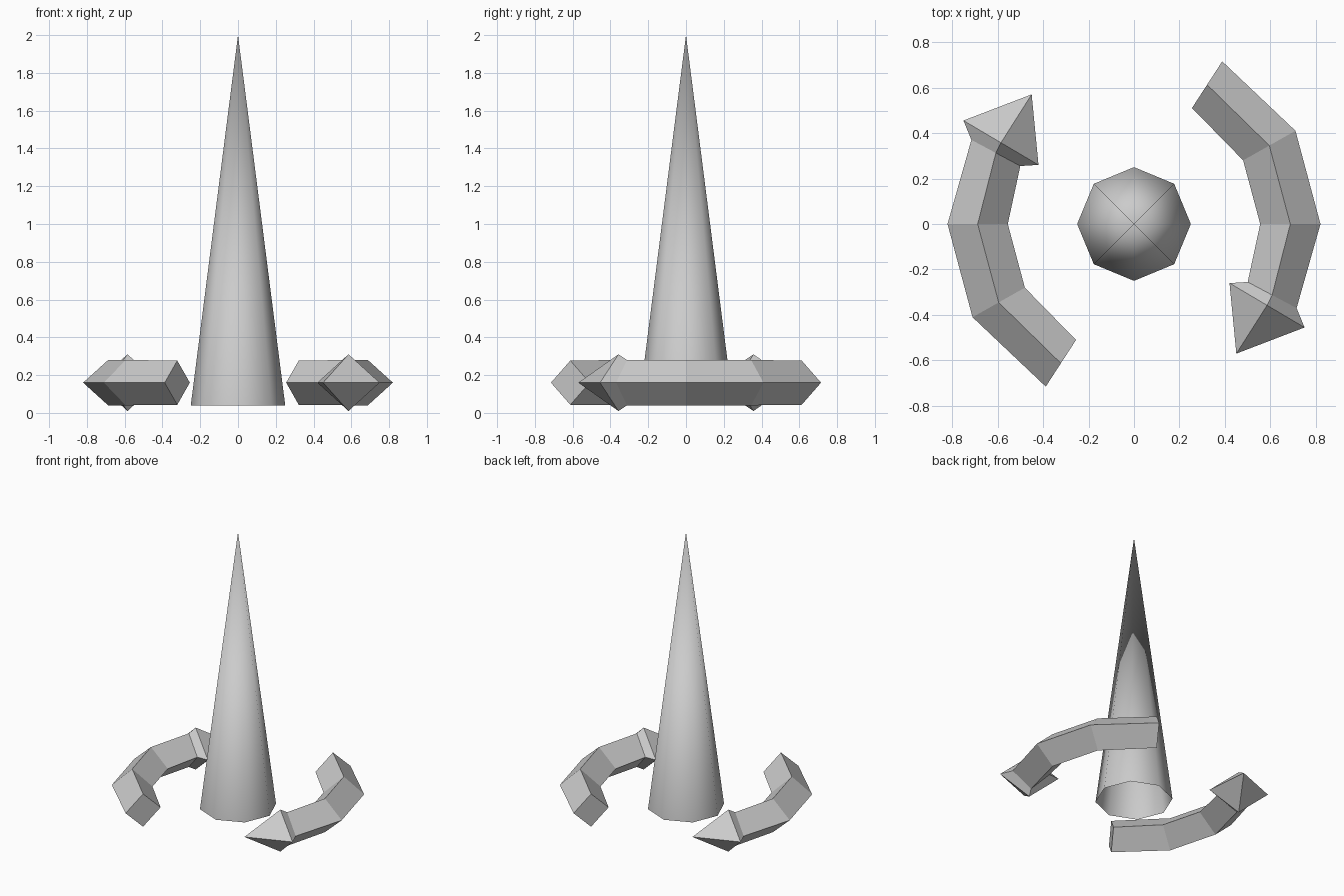
import bpy, bmesh

if "Cube" in bpy.data.objects:
    bpy.data.objects.remove(bpy.data.objects["Cube"])

MID_Z = 0.16


def finish(bm, name):
    bmesh.ops.recalc_face_normals(bm, faces=bm.faces)
    mesh = bpy.data.meshes.new(name)
    bm.to_mesh(mesh)
    bm.free()
    obj = bpy.data.objects.new(name, mesh)
    bpy.context.collection.objects.link(obj)
    return obj


# Central spike: open-bottomed eight-sided cone, smooth shaded
bpy.ops.mesh.primitive_cone_add(vertices=8, radius1=0.25, radius2=0, depth=1.96,
                                end_fill_type='NOTHING', location=(0, 0, 1.02))
spike = bpy.context.object
spike.name = "center_spike"
bpy.ops.object.shade_smooth()

# Diamond cross-sections along the arc: inner xy, outer xy, half height
SECTIONS = [
    ((0.255, 0.51), (0.388, 0.715), 0.117),   # tail end
    ((0.48, 0.28), (0.71, 0.41), 0.12),
    ((0.555, 0.0), (0.82, 0.0), 0.12),
    ((0.50, -0.255), (0.715, -0.37), 0.12),   # neck
    ((0.42, -0.26), (0.75, -0.455), 0.15),    # head base
]
TIP = (0.45, -0.57)


def curved_arrow(name, s):
    """Curved arrow; s = -1 turns it half a revolution about z."""
    bm = bmesh.new()
    rings = []
    for (ix, iy), (ox, oy), h in SECTIONS:
        mx, my = (ix + ox) / 2, (iy + oy) / 2
        pts = [(ix, iy, 0), (mx, my, h), (ox, oy, 0), (mx, my, -h)]
        rings.append([bm.verts.new((s * x, s * y, MID_Z + z)) for x, y, z in pts])
    for a, b in zip(rings, rings[1:]):
        for i in range(4):
            j = (i + 1) % 4
            bm.faces.new((a[i], a[j], b[j], b[i]))
    bm.faces.new(rings[0])
    tip = bm.verts.new((s * TIP[0], s * TIP[1], MID_Z))
    for i in range(4):
        bm.faces.new((rings[-1][i], rings[-1][(i + 1) % 4], tip))
    return finish(bm, name)


# Two arrows circling the spike
curved_arrow("right_arrow", 1)
curved_arrow("left_arrow", -1)
